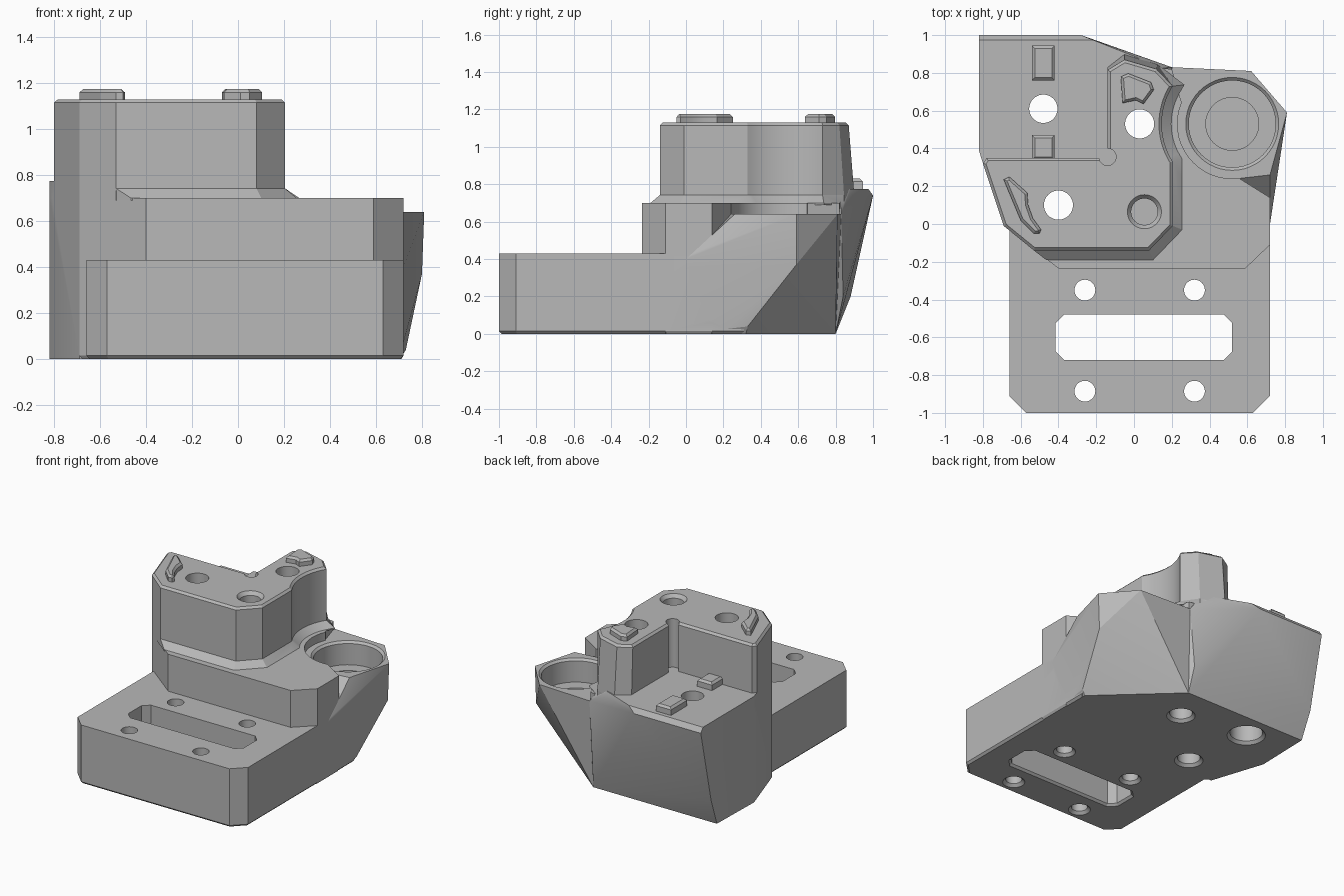
import bpy, bmesh, math
from mathutils import Vector

if bpy.data.objects.get("Cube"):
    bpy.data.objects.remove(bpy.data.objects["Cube"])

grey = bpy.data.materials.new("plain_grey")
grey.use_nodes = True
grey.diffuse_color = (0.48, 0.48, 0.48, 1)
grey.node_tree.nodes["Principled BSDF"].inputs["Base Color"].default_value = (0.48, 0.48, 0.48, 1)


def finish(name, bm):
    bmesh.ops.recalc_face_normals(bm, faces=bm.faces)
    me = bpy.data.meshes.new(name)
    bm.to_mesh(me)
    bm.free()
    me.materials.append(grey)
    ob = bpy.data.objects.new(name, me)
    bpy.context.collection.objects.link(ob)
    return ob


def loft(name, layers):
    """Solid through stacked outlines given as (points, z)."""
    bm = bmesh.new()
    rings = [[bm.verts.new((x, y, z)) for x, y in pts] for pts, z in layers]
    n = len(rings[0])
    for a, b in zip(rings, rings[1:]):
        for i in range(n):
            j = (i + 1) % n
            bm.faces.new((a[i], a[j], b[j], b[i]))
    bm.faces.new(rings[0][::-1])
    bm.faces.new(rings[-1])
    return finish(name, bm)


def hull(name, points):
    bm = bmesh.new()
    for p in points:
        bm.verts.new(p)
    res = bmesh.ops.convex_hull(bm, input=bm.verts)
    loose = {v for v in res["geom_interior"] if isinstance(v, bmesh.types.BMVert)}
    bmesh.ops.delete(bm, geom=list(loose), context="VERTS")
    bmesh.ops.dissolve_limit(bm, angle_limit=0.01, verts=bm.verts, edges=bm.edges)
    return finish(name, bm)


def offset(pts, d):
    """Move a counter-clockwise outline outward by d."""
    out = []
    for i, p in enumerate(pts):
        p = Vector(p)
        e1 = (p - Vector(pts[i - 1])).normalized()
        e2 = (Vector(pts[(i + 1) % len(pts)]) - p).normalized()
        n1, n2 = Vector((e1.y, -e1.x)), Vector((e2.y, -e2.x))
        out.append(tuple(p + (n1 + n2) * d / (1 + n1.dot(n2))))
    return out


def circle(x, y, r, n=48):
    return [(x + r * math.cos(math.tau * i / n), y + r * math.sin(math.tau * i / n)) for i in range(n)]


def bore(x, y, steps):
    """Round cutter from (radius, z) steps."""
    return loft("cutter", [(circle(x, y, r), z) for r, z in steps])


def rect(x0, x1, y0, y1, c=0.0):
    if not c:
        return [(x0, y0), (x1, y0), (x1, y1), (x0, y1)]
    return [(x0 + c, y0), (x1 - c, y0), (x1, y0 + c), (x1, y1 - c),
            (x1 - c, y1), (x0 + c, y1), (x0, y1 - c), (x0, y0 + c)]


def combine(body, other, op):
    mod = body.modifiers.new("bool", "BOOLEAN")
    mod.operation, mod.solver, mod.object = op, "EXACT", other
    bpy.context.view_layer.objects.active = body
    bpy.ops.object.modifier_apply(modifier=mod.name)
    bpy.data.objects.remove(other)


TOP, FLOOR, STEP, CUP = 1.13, 0.775, 0.70, 0.64
cx, cy = 0.52, 0.53

# Low front slab with a fine chamfer underneath
slab = [(-0.57, -1), (0.63, -1), (0.72, -0.91), (0.72, 0.31), (-0.66, 0.31), (-0.66, -0.91)]
body = loft("bracket_body", [(offset(slab, -0.015), 0), (slab, 0.015), (slab, 0.43)])

# Middle step
step = [(-0.4, -0.235), (0.59, -0.235), (0.72, -0.11), (0.72, 0.14), (0.56, 0.24),
        (0.2, 0.24), (0, 0.7), (-0.7, 0.7), (-0.82, 0.385), (-0.69, -0.01)]
parts = [loft("middle_step", [(offset(step, -0.01), 0), (step, 0.015), (step, STEP)])]

# Tapered body around the cup
parts.append(hull("cup_body", [
    (0.7, 0, 0), (0.705, 0.32, 0), (0.73, 0.33, 0.04), (0.19, 0.8, 0), (0, 0, 0),
    (0.8, 0.59, 0.37), (0.72, 0.26, CUP), (0.81, 0.59, CUP), (0.62, 0.81, CUP),
    (0.2, 0.83, CUP), (0.2, 0.2, CUP), (0.72, 0, 0.4)]))

# Sloped rear body under the pocket
parts.append(hull("rear_body", [
    (-0.81, 0.8, 0), (0.19, 0.8, 0), (-0.82, 0.385, 0), (-0.69, -0.01, 0), (0.2, 0, 0),
    (-0.82, 0.88, 0.2), (0.17, 0.84, 0.2), (-0.82, 1, 0.74), (-0.28, 1, 0.74),
    (0.2, 0.83, CUP), (0.02, 0.893, 0.74), (-0.82, 0.975, FLOOR), (-0.22, 0.975, FLOOR),
    (0.02, 0.88, FLOOR), (0.1, 0.82, FLOOR), (0.1, 0, FLOOR),
    (-0.69, -0.01, FLOOR), (-0.82, 0.385, FLOOR)]))

# Ledge curving round the cup
ledge = loft("ledge", [([(0, -0.1), (0.7, -0.1), (0.72, 0.14), (0.56, 0.24), (cx, 0.5),
                         (0.25, 0.65), (0.2, 0.82), (0, 0.84)], z) for z in (0.5, STEP)])
combine(ledge, bore(cx, cy, [(0.29, CUP), (0.29, 0.9)]), "DIFFERENCE")
parts.append(ledge)

# Angled tower with a scooped side, flared foot and chamfered top
arc = [(cx + 0.373 * math.cos(math.radians(a)), cy + 0.373 * math.sin(math.radians(a)))
       for a in [212.4 - 64.8 * i / 16 for i in range(17)]]
tower = ([(-0.69, -0.01), (-0.53, -0.14), (0.08, -0.14), (0.205, -0.01)] + arc +
         [(0.12, 0.82), (-0.05, 0.87), (-0.14, 0.815), (-0.14, 0.35), (-0.78, 0.35), (-0.8, 0.32)])
foot = list(tower)
foot[-6:-3] = [(0.125, 0.845), (-0.05, 0.9), (-0.14, 0.83)]
parts.append(loft("tower", [(foot, 0.69), (foot, 0.74), (tower, TOP - 0.015),
                            (offset(tower, -0.015), TOP)]))
flare = offset(tower, 0.05)
flare[0], flare[1] = tower[0], (-0.465, -0.19)
flare[-6:] = foot[-6:]
parts.append(loft("flare", [(flare, 0.69), (flare, STEP), (foot, 0.742)]))

# Locating tabs on the pocket floor
for y0, y1 in ((0.76, 0.945), (0.34, 0.47)):
    tab = rect(-0.54, -0.42, y0, y1)
    parts.append(loft("tab", [(tab, 0.7), (tab, 0.815), (offset(tab, -0.015), 0.83)]))

# Raised pads on the tower top
pads = ([(-0.69, 0.235), (-0.6, 0.02), (-0.53, -0.05), (-0.5, -0.05), (-0.492, -0.03),
         (-0.535, 0.03), (-0.56, 0.1), (-0.565, 0.165), (-0.66, 0.25)],
        [(-0.06, 0.64), (0.01, 0.655), (0.05, 0.635), (0.105, 0.71), (0.09, 0.75),
         (-0.03, 0.797), (-0.07, 0.78)])
for pad in pads:
    parts.append(loft("pad", [(pad, 1.0), (pad, 1.16), (offset(pad, -0.014), 1.175)]))

for p in parts:
    combine(body, p, "UNION")

# Stepped cup
cuts = [bore(cx, cy, [(0.14, 0.45), (0.14, 0.47), (0.23, 0.4701), (0.23, 0.625), (0.246, CUP),
                      (0.246, 0.66)])]
# Relief groove in the pocket corner
cuts.append(bore(-0.14, 0.355, [(0.045, FLOOR), (0.045, 1.3)]))
# Blind countersunk hole
cuts.append(bore(0.055, 0.065, [(0.07, 0.8), (0.07, 1.105), (0.09, TOP), (0.09, 1.3)]))
# Vertical through holes
cuts.append(bore(-0.48, 0.61, [(0.13, -0.1), (0.13, 0), (0.11, 0.02), (0.11, 0.35),
                               (0.075, 0.3501), (0.075, 1.3)]))
holes = [(0.03, 0.53, 0.077), (-0.4, 0.1, 0.077)]
holes += [(x, y, 0.055) for x in (-0.26, 0.32) for y in (-0.35, -0.885)]
for x, y, r in holes:
    cuts.append(bore(x, y, [(r + 0.02, -0.1), (r + 0.02, 0), (r, 0.02), (r, 1.3)]))
# Slot in the slab
slot = rect(-0.415, 0.52, -0.72, -0.48, 0.045)
cuts.append(loft("slot_cutter", [(offset(slot, 0.015), -0.1), (offset(slot, 0.015), 0),
                                 (slot, 0.015), (slot, 0.6)]))
for c in cuts:
    combine(body, c, "DIFFERENCE")

# Smooth the bores while keeping hard edges
bpy.ops.object.select_all(action="DESELECT")
body.select_set(True)
bpy.context.view_layer.objects.active = body
bpy.ops.object.shade_smooth_by_angle(angle=math.radians(20))
